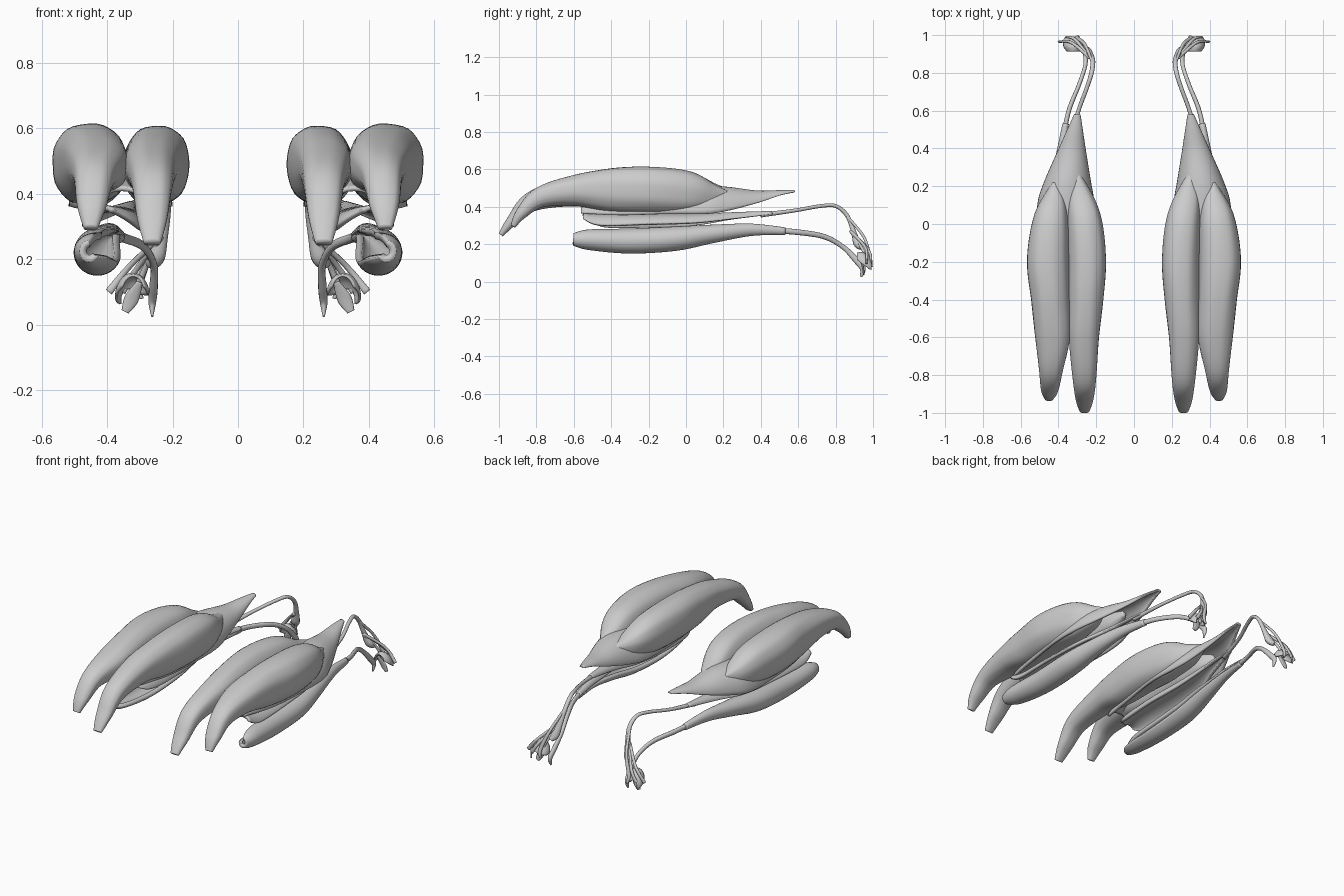
import bpy, bmesh, math
from mathutils import Vector


def spline(rows, steps):
    """Catmull-Rom interpolation of all values in a list of stations."""
    out, n = [], len(rows)
    for i in range(n - 1):
        p0, p1, p2, p3 = (rows[max(i - 1, 0)], rows[i], rows[i + 1], rows[min(i + 2, n - 1)])
        for k in range(steps):
            t = k / steps
            out.append([0.5 * (2 * b + (c - a) * t + (2 * a - 5 * b + 4 * c - d) * t * t
                        + (3 * b - a - 3 * c + d) * t ** 3)
                        for a, b, c, d in zip(p0, p1, p2, p3)])
    return out + [list(rows[-1])]


def skin(name, rings, closed, thickness=0):
    """Bridge rings of points, mirror to the other leg and shade smooth."""
    bm = bmesh.new()
    vs = [[bm.verts.new(p) for p in ring] for ring in rings]
    n = len(vs[0])
    for r, s in zip(vs, vs[1:]):
        for j in range(n if closed else n - 1):
            k = (j + 1) % n
            bm.faces.new((r[j], r[k], s[k], s[j]))
    if closed:
        bm.faces.new(vs[0])
        bm.faces.new(vs[-1])
    bmesh.ops.recalc_face_normals(bm, faces=bm.faces)
    me = bpy.data.meshes.new(name)
    bm.to_mesh(me)
    bm.free()
    ob = bpy.data.objects.new(name, me)
    bpy.context.collection.objects.link(ob)
    if thickness:
        so = ob.modifiers.new("thickness", 'SOLIDIFY')
        so.thickness, so.offset = thickness, 0
    ob.modifiers.new("other_leg", 'MIRROR').use_mirror_merge = False
    for p in me.polygons:
        p.use_smooth = True
    return ob


def power(v, e):
    return math.copysign(abs(v) ** e, v)


def sweep(name, stations, steps=8, n=24, ridge=0.0, e=1.0):
    """Solid: stations are x, y, z, half width, half height, tilt; e < 1 squares the section."""
    st = spline(stations, steps)
    rings = []
    for i, (x, y, z, a, b, tilt) in enumerate(st):
        t = (Vector(st[min(i + 1, len(st) - 1)][:3]) - Vector(st[max(i - 1, 0)][:3])).normalized()
        side = Vector((1, 0, 0))
        side = (side - t * side.dot(t)).normalized()
        up = side.cross(t)
        w = math.radians(tilt)
        u, v = side * math.cos(w) + up * math.sin(w), up * math.cos(w) - side * math.sin(w)
        ring = []
        for j in range(n):
            q = 2 * math.pi * j / n
            f = 1 + ridge * math.sin(9 * q + 0.12 * i)
            ring.append(Vector((x, y, z)) + u * max(a, .002) * f * power(math.cos(q), e)
                        + v * max(b, .002) * f * power(math.sin(q), e))
        rings.append(ring)
    return skin(name, rings, True)


def shell(name, stations, thickness, n=22, steps=8):
    """Curved sheet: stations are x, y, z, radius x, radius z, start and end angle."""
    rings = []
    for x, y, z, a, b, s, e in spline(stations, steps):
        ang = [math.radians(s + (e - s) * j / n) for j in range(n + 1)]
        rings.append([(x + a * math.cos(q), y, z + b * math.sin(q)) for q in ang])
    return skin(name, rings, False, thickness)


# Two heads of the calf muscle, pressed together along a seam
sweep("outer_calf_head", [
    (.450, -.925, .295, .022, .014, 0), (.447, -.88, .365, .045, .032, 0),
    (.440, -.78, .450, .062, .055, 0), (.431, -.60, .487, .092, .082, -2),
    (.442, -.40, .490, .103, .116, -2), (.455, -.20, .490, .112, .124, -2),
    (.442, 0.0, .478, .097, .114, -2), (.424, .13, .462, .062, .070, 0),
    (.420, .22, .465, .012, .022, 0)], n=36, ridge=.008, e=.85)
sweep("inner_calf_head", [
    (.262, -.99, .250, .026, .014, 0), (.262, -.93, .325, .046, .030, 0),
    (.262, -.82, .430, .062, .054, 0), (.265, -.60, .482, .080, .080, 2),
    (.255, -.40, .486, .092, .112, 2), (.248, -.20, .488, .099, .120, 2),
    (.260, 0.0, .477, .092, .112, 2), (.285, .15, .460, .064, .066, 0),
    (.300, .27, .468, .012, .018, 0)], n=36, ridge=.008, e=.85)

# Arched tendon sheet below the heads, tapering to a point
shell("tendon_sheet", [
    (.355, -.56, .365, .075, .05, 0, 180), (.358, -.35, .355, .120, .11, 0, 180),
    (.358, -.10, .362, .150, .13, 0, 180), (.360, .10, .362, .145, .14, 0, 180),
    (.352, .22, .378, .118, .122, 0, 180), (.330, .38, .420, .070, .06, 0, 180),
    (.312, .50, .460, .034, .022, 0, 180), (.300, .58, .478, .010, .006, 0, 180)], .014)

# Deep trough-shaped muscle, open towards the inner side
shell("deep_muscle", [
    (.455, -.60, .225, .018, .022, -150, 90), (.440, -.52, .224, .050, .044, -155, 95),
    (.430, -.30, .217, .060, .056, -160, 100), (.427, -.05, .230, .060, .054, -165, 110),
    (.412, .15, .256, .040, .038, -175, 140), (.388, .35, .277, .018, .022, -180, 170),
    (.362, .53, .270, .006, .009, -180, 175)], .022)

# Arched strap muscle above it
shell("strap_muscle", [
    (.420, -.55, .335, .040, .025, 0, 150), (.385, -.45, .288, .085, .066, 10, 175),
    (.375, -.20, .290, .095, .064, 15, 180), (.370, .05, .305, .075, .050, 10, 185),
    (.350, .25, .335, .035, .028, 0, 185), (.330, .46, .362, .008, .008, -10, 190)], .016)

# Long tendons to the foot
sweep("lower_tendon", [
    (.376, .45, .275, .013, .016, 0), (.345, .60, .264, .012, .015, 0),
    (.290, .74, .240, .011, .014, 0), (.258, .84, .185, .011, .013, 0),
    (.258, .91, .115, .013, .017, 0), (.262, .945, .070, .012, .016, 0),
    (.262, .935, .025, .003, .006, 0)], n=12)
sweep("upper_tendon", [
    (.340, .40, .356, .014, .013, 0), (.300, .58, .380, .011, .010, 0),
    (.250, .72, .404, .011, .010, 0), (.225, .80, .404, .012, .010, 0),
    (.218, .86, .355, .013, .011, 0), (.230, .895, .270, .016, .013, 0),
    (.250, .915, .205, .026, .020, 0), (.268, .935, .180, .016, .012, 0)], n=12)

# Toe branches fanning out from the upper tendon
for i, (mx, my, mz, ex, ey, ez) in enumerate([
        (.285, .945, .17, .315, .965, .095), (.31, .975, .17, .355, .99, .10),
        (.33, .96, .18, .395, .965, .10)]):
    sweep(f"toe_branch_{i + 1}", [
        (.235, .88, .27, .009, .009, 0), (mx, my, mz, .009, .008, 0),
        (ex, ey, ez, .012, .006, 0)], n=10)
sweep("spur_branch", [
    (.222, .86, .35, .008, .008, 0), (.26, .95, .24, .009, .008, 0),
    (.30, .985, .13, .012, .008, 0), (.295, .993, .08, .006, .006, 0)], n=10)

# Thin frayed foot membrane
shell("foot_membrane", [
    (.320, .915, .10, .035, .050, 20, 160), (.322, .94, .09, .048, .065, 5, 175),
    (.325, .97, .08, .046, .058, -5, 170), (.335, .99, .075, .025, .035, -20, 150)], .008, n=14, steps=4)
sweep("toe_flap", [
    (.300, .93, .13, .010, .005, 0), (.325, .945, .08, .022, .006, 0),
    (.345, .95, .04, .012, .004, 0)], n=10)
